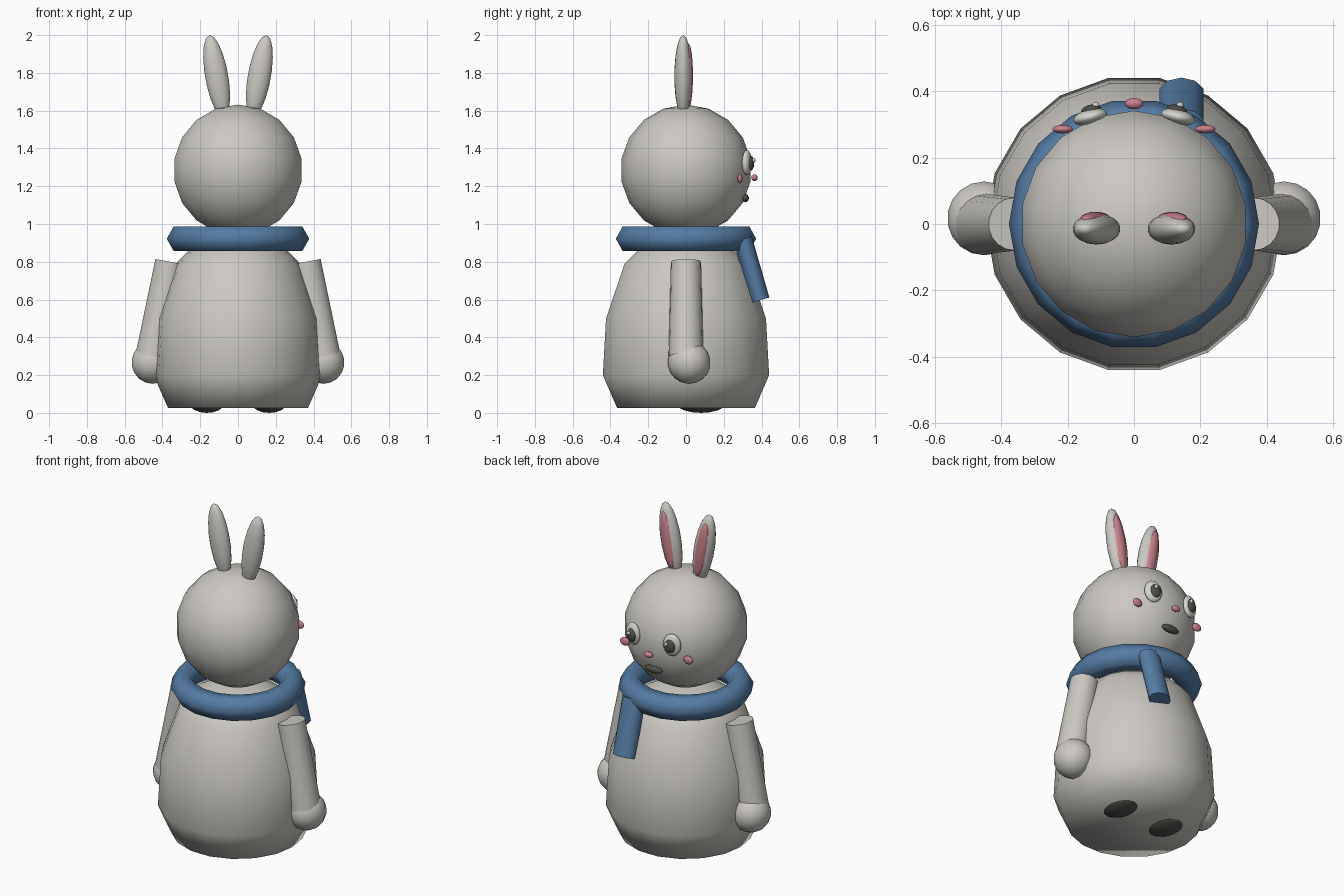
import bpy
import bmesh
from math import radians, sin, cos, tau
from mathutils import Vector, Matrix

cube = bpy.data.objects.get("Cube")
if cube:
    bpy.data.objects.remove(cube, do_unlink=True)


def material(name, rgb):
    m = bpy.data.materials.new(name)
    m.use_nodes = True
    m.diffuse_color = (*rgb, 1)
    m.node_tree.nodes["Principled BSDF"].inputs["Base Color"].default_value = (*rgb, 1)
    return m


FUR = material("soft_grey_fur", (0.60, 0.58, 0.54))
WHITE = material("eye_white", (0.66, 0.66, 0.62))
DARK = material("charcoal", (0.08, 0.08, 0.07))
PINK = material("rose_pink", (0.60, 0.22, 0.27))
BLUE = material("scarf_blue", (0.09, 0.20, 0.37))


def finish(name, bm, mat):
    bmesh.ops.recalc_face_normals(bm, faces=bm.faces)
    mesh = bpy.data.meshes.new(name)
    bm.to_mesh(mesh)
    bm.free()
    mesh.materials.append(mat)
    ob = bpy.data.objects.new(name, mesh)
    bpy.context.collection.objects.link(ob)
    bpy.ops.object.select_all(action="DESELECT")
    ob.select_set(True)
    bpy.context.view_layer.objects.active = ob
    bpy.ops.object.shade_smooth_by_angle(angle=radians(75))
    return ob


def ball(name, mat, centre, size, tilt=(0, 0, 0), segs=18, rings=9):
    """Ellipsoid with half sizes and a tilt in degrees about x, y, z."""
    bm = bmesh.new()
    bmesh.ops.create_uvsphere(bm, u_segments=segs, v_segments=rings, radius=1)
    rot = Matrix.Identity(4)
    for angle, axis in zip(tilt, "XYZ"):
        rot = Matrix.Rotation(radians(angle), 4, axis) @ rot
    bm.transform(Matrix.Translation(centre) @ rot @ Matrix.Diagonal((*size, 1)))
    return finish(name, bm, mat)


def tube(name, mat, top, bottom, r_top, r_bottom, squash=1, segs=18):
    """Tapered cylinder between two points, squashed along its local y."""
    top, bottom = Vector(top), Vector(bottom)
    axis = top - bottom
    bm = bmesh.new()
    bmesh.ops.create_cone(bm, cap_ends=True, segments=segs, radius1=r_bottom,
                          radius2=r_top, depth=axis.length)
    z = axis.normalized()
    x = Vector((0, 1, 0)).cross(z).normalized()
    rot = Matrix((x, z.cross(x), z)).transposed().to_4x4()
    bm.transform(Matrix.Translation((top + bottom) / 2) @ rot
                 @ Matrix.Diagonal((1, squash, 1, 1)))
    return finish(name, bm, mat)


def lathe(name, mat, profile, closed=False, segs=18):
    """Spin (radius, height) points about z; open profiles get end caps."""
    bm = bmesh.new()
    rings = [[bm.verts.new((r * cos(tau * i / segs), r * sin(tau * i / segs), z))
              for i in range(segs)] for r, z in profile]
    pairs = list(zip(rings, rings[1:]))
    if closed:
        pairs.append((rings[-1], rings[0]))
    else:
        bm.faces.new(rings[0])
        bm.faces.new(rings[-1])
    for a, b in pairs:
        for i in range(segs):
            j = (i + 1) % segs
            bm.faces.new((a[i], a[j], b[j], b[i]))
    return finish(name, bm, mat)


# Body and head
lathe("body", FUR, [(0.37, 0.025), (0.447, 0.2), (0.43, 0.5),
                    (0.33, 0.79), (0.26, 0.86), (0.13, 0.93)])
ball("head", FUR, (0, 0, 1.285), (0.347, 0.347, 0.347))

# Scarf: six-sided ring and one hanging end
ring = [(0.305 + 0.072 * cos(tau * k / 6), 0.922 + 0.074 * sin(tau * k / 6))
        for k in range(6)]
lathe("scarf_ring", BLUE, ring, closed=True)
tube("scarf_end", BLUE, (0.143, 0.30, 0.92), (0.143, 0.393, 0.597),
     0.07, 0.07, squash=0.72, segs=10)

# Paired parts
for side, s in (("left", 1), ("right", -1)):
    tube(side + "_arm", FUR, (s * 0.36, 0, 0.80), (s * 0.452, 0, 0.30), 0.08, 0.092)
    ball(side + "_hand", FUR, (s * 0.452, 0.017, 0.267), (0.113, 0.113, 0.113))
    ball(side + "_foot", DARK, (s * 0.165, 0.08, 0.06), (0.1, 0.14, 0.06))
    ball(side + "_ear", FUR, (s * 0.113, -0.015, 1.782), (0.062, 0.047, 0.221),
         (0, s * 10, 0))
    ball(side + "_inner_ear", PINK, (s * 0.116, 0.015, 1.785), (0.036, 0.022, 0.17),
         (0, s * 10, 0))
    ball(side + "_eye", WHITE, (s * 0.132, 0.323, 1.325), (0.053, 0.024, 0.067),
         (0, 0, -s * 14))
    ball(side + "_pupil", DARK, (s * 0.13, 0.342, 1.322), (0.032, 0.018, 0.04),
         (0, 0, -s * 14))
    ball(side + "_eye_glint", WHITE, (s * 0.127 + 0.012, 0.359, 1.338),
         (0.011, 0.009, 0.012), segs=12)
    ball(side + "_cheek", PINK, (s * 0.215, 0.286, 1.24), (0.031, 0.013, 0.025))

# Nose and mouth
ball("nose", PINK, (0, 0.363, 1.245), (0.028, 0.017, 0.018))
ball("mouth", DARK, (0, 0.313, 1.137), (0.058, 0.02, 0.022))
